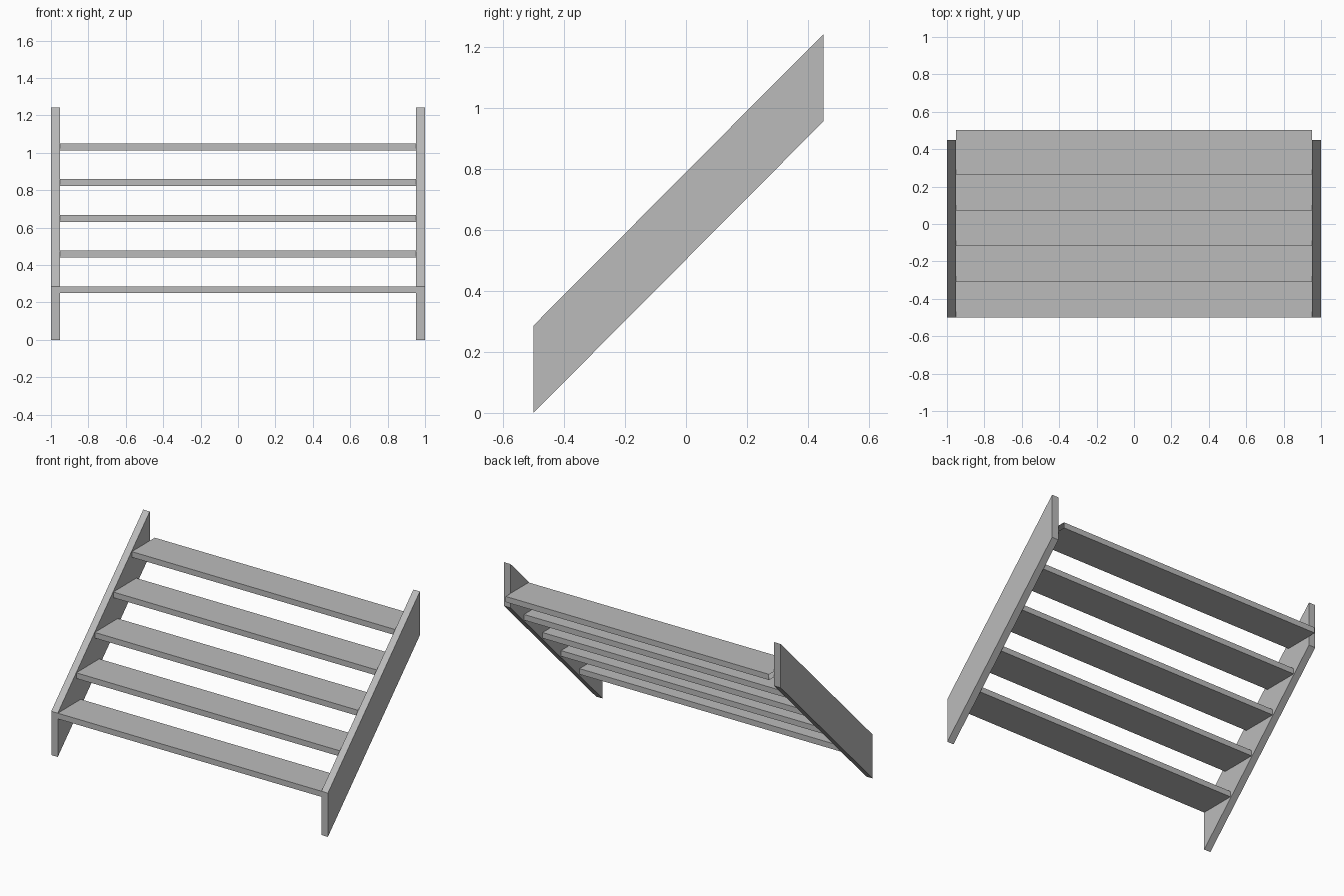
import bpy

cube = bpy.data.objects.get("Cube")
if cube:
    bpy.data.objects.remove(cube, do_unlink=True)

# Single painted grey
GREY = (0.5, 0.5, 0.5, 1)
grey = bpy.data.materials.new("plain_grey")
grey.use_nodes = True
grey.diffuse_color = GREY
grey.node_tree.nodes["Principled BSDF"].inputs["Base Color"].default_value = GREY

# Overall dimensions
FRONT, BACK = -0.5, 0.45
INNER, OUTER = 0.953, 1.0
RISE = 0.955
BOARD = 0.286
STEPS, PITCH = 5, 0.191
DEPTH, THICK = 0.238, 0.037


def extrude_x(name, profile, x0, x1, capped=True):
    """Sweep a counter-clockwise (y, z) profile from x0 to x1."""
    n = len(profile)
    verts = [(x, y, z) for x in (x0, x1) for y, z in profile]
    faces = [(i, (i + 1) % n, (i + 1) % n + n, i + n) for i in range(n)]
    if capped:
        faces += [tuple(reversed(range(n))), tuple(range(n, 2 * n))]
    mesh = bpy.data.meshes.new(name)
    mesh.from_pydata(verts, [], faces)
    mesh.materials.append(grey)
    obj = bpy.data.objects.new(name, mesh)
    bpy.context.collection.objects.link(obj)
    return obj


# Sloping side boards with plumb-cut ends
board = [(FRONT, 0), (BACK, RISE), (BACK, RISE + BOARD), (FRONT, BOARD)]
extrude_x("left_stringer", board, INNER, OUTER)
extrude_x("right_stringer", board, -OUTER, -INNER)

# Treads, open at the ends where they butt against the side boards
for i in range(STEPS):
    y = FRONT + i * PITCH
    top = BOARD + i * PITCH
    tread = [(y, top - THICK), (y + DEPTH, top - THICK), (y + DEPTH, top), (y, top)]
    extrude_x(f"tread_{i + 1}", tread, -INNER, INNER, capped=False)
